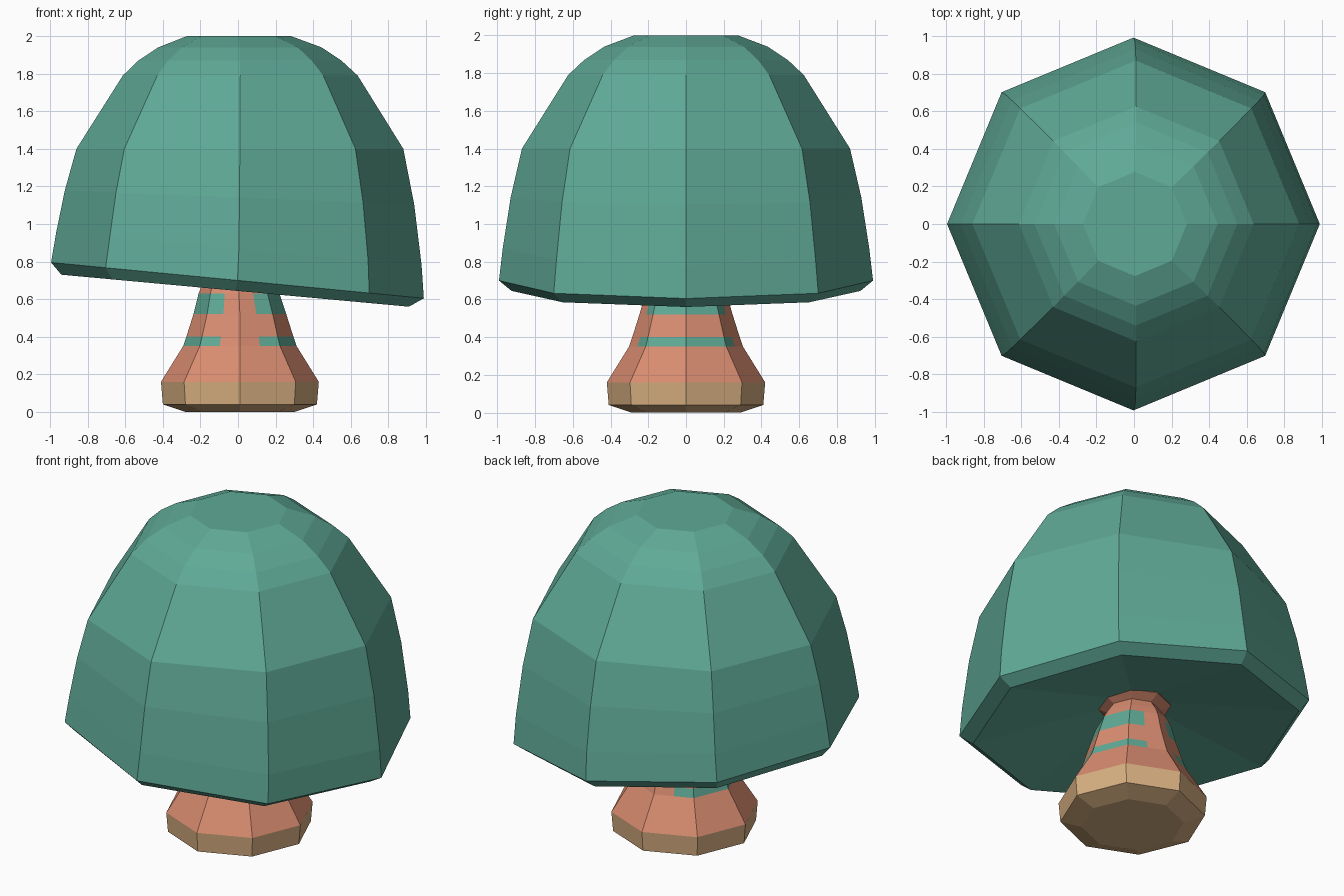
import bpy, bmesh, math

if "Cube" in bpy.data.objects:
    bpy.data.objects.remove(bpy.data.objects["Cube"])


def material(name, rgb):
    m = bpy.data.materials.new(name)
    m.diffuse_color = (*rgb, 1)
    m.use_nodes = True
    m.node_tree.nodes["Principled BSDF"].inputs["Base Color"].default_value = m.diffuse_color
    return m


teal = material("teal", (0.115, 0.40, 0.305))
orange = material("orange", (0.70, 0.265, 0.165))
tan = material("tan", (0.68, 0.43, 0.22))


def octagon_loft(name, rings, mats, split=False, rule=None):
    """Loft eight-sided rings (radius, height, tilt, x offset); split adds edge midpoints."""
    bm = bmesh.new()
    loops = []
    for r, z, tilt, ox in rings:
        corners = [(r * math.cos(k * math.pi / 4), r * math.sin(k * math.pi / 4)) for k in range(8)]
        pts = []
        for k, (x, y) in enumerate(corners):
            pts.append((x, y))
            if split:
                nx, ny = corners[(k + 1) % 8]
                pts.append(((x + nx) / 2, (y + ny) / 2))
        loops.append([bm.verts.new((x + ox, y, z + tilt * x)) for x, y in pts])
    n = len(loops[0])
    for a, b in zip(loops, loops[1:]):
        for i in range(n):
            j = (i + 1) % n
            bm.faces.new((a[i], a[j], b[j], b[i]))
    bm.faces.new(loops[0][::-1])
    bm.faces.new(loops[-1])
    bmesh.ops.recalc_face_normals(bm, faces=bm.faces[:])
    if rule:
        for f in bm.faces:
            f.material_index = rule(f.calc_center_median())
    me = bpy.data.meshes.new(name)
    bm.to_mesh(me)
    bm.free()
    for m in mats:
        me.materials.append(m)
    ob = bpy.data.objects.new(name, me)
    bpy.context.collection.objects.link(ob)
    return ob


# Domed cap with a slanted rim and hollow underside
octagon_loft("cap", [
    (0.14, 0.79, -0.09, 0.0),
    (0.925, 0.645, -0.092, -0.015),
    (0.992, 0.70, -0.096, -0.003),
    (0.972, 0.87, -0.091, 0.005),
    (0.93, 1.14, -0.04, 0.008),
    (0.87, 1.40, 0, 0.01),
    (0.625, 1.79, 0, 0.012),
    (0.54, 1.87, 0, 0.01),
    (0.435, 1.94, 0, 0.01),
    (0.277, 2.00, 0, 0.005),
], [teal])


# Stem stripes wrap the left and right sides only
def stem_colour(c):
    in_band = 0.35 < c.z < 0.40 or 0.52 < c.z < 0.63
    on_side = abs(math.cos(math.atan2(c.y, c.x - 0.01))) > math.cos(math.radians(67.5))
    return 1 if in_band and on_side else 0


octagon_loft("stem", [
    (0.42, 0.16, 0, 0.01),
    (0.302, 0.35, 0, 0.01),
    (0.285, 0.40, 0, 0.01),
    (0.247, 0.52, 0, 0.01),
    (0.215, 0.63, 0, 0.005),
    (0.19, 0.68, 0, 0.0),
    (0.15, 0.74, 0, 0.0),
    (0.21, 0.77, 0, 0.0),
    (0.18, 0.82, 0, 0.0),
], [orange, teal], split=True, rule=stem_colour)

# Foot with bevelled underside
octagon_loft("foot", [
    (0.29, 0.0, 0, 0.01),
    (0.41, 0.04, 0, 0.01),
    (0.42, 0.16, 0, 0.01),
], [tan])
